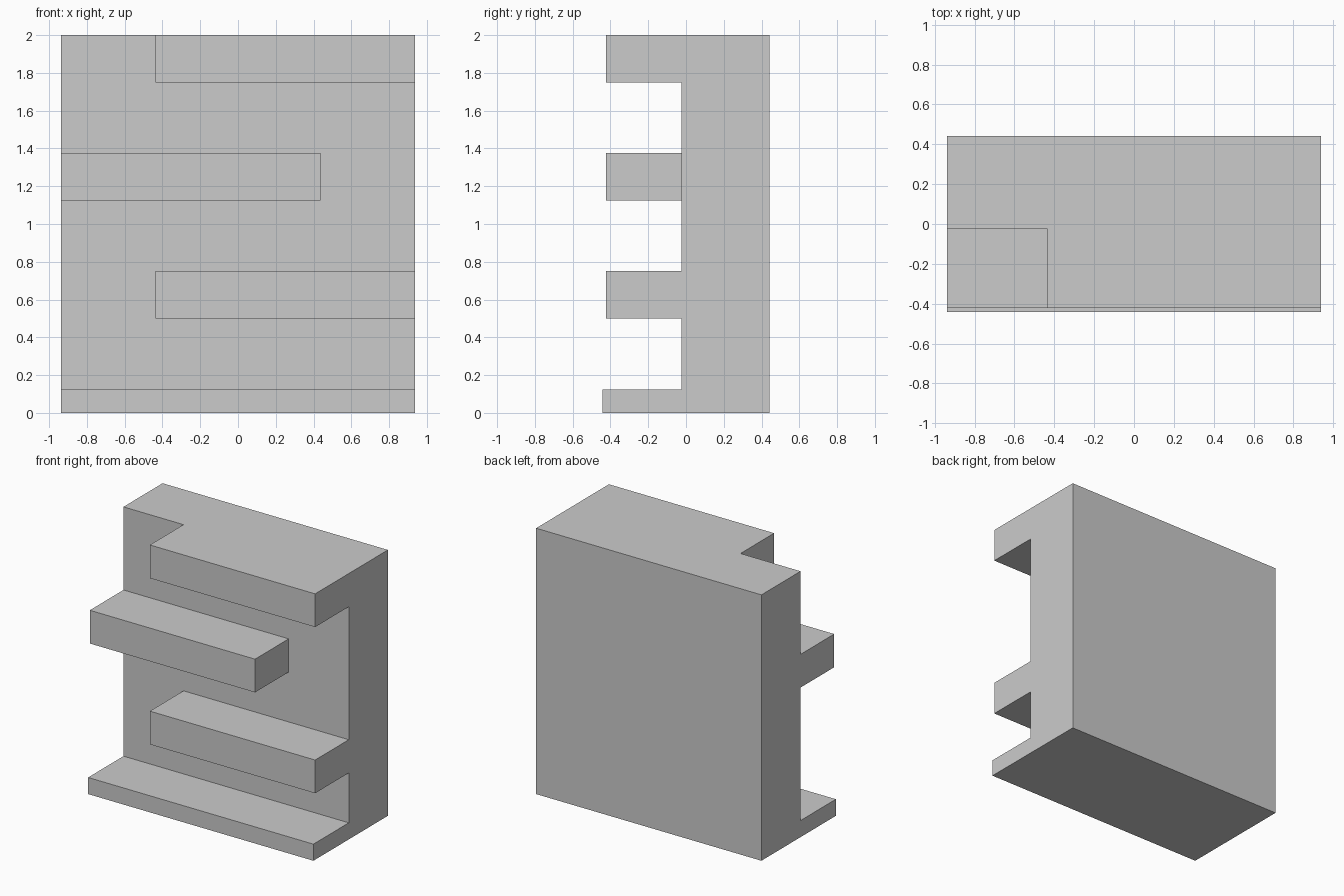
import bpy, bmesh
from mathutils import Matrix, Vector

if "Cube" in bpy.data.objects:
    bpy.data.objects.remove(bpy.data.objects["Cube"])

HALF_W, BACK, WALL_FRONT, HEIGHT = 0.9375, 0.4425, -0.0225, 2.0
INNER = 0.4375          # where the staggered ledges stop
SHELF_FRONT, BASE_FRONT = -0.4225, -0.4425

# x range, z range, front y of every ledge
ledges = [
    (-HALF_W, HALF_W, 0.0, 0.125, BASE_FRONT),     # full-width base
    (-INNER, HALF_W, 0.5, 0.75, SHELF_FRONT),      # lower right
    (-HALF_W, INNER, 1.125, 1.375, SHELF_FRONT),   # middle left
    (-INNER, HALF_W, 1.75, 2.0, SHELF_FRONT),      # top right
]

# Back wall slab
bm = bmesh.new()
size = Vector((2 * HALF_W, BACK - WALL_FRONT, HEIGHT))
centre = Vector((0, (BACK + WALL_FRONT) / 2, HEIGHT / 2))
bmesh.ops.create_cube(bm, size=1,
                      matrix=Matrix.Translation(centre) @ Matrix.Diagonal(size).to_4x4())


def slice_at(co, normal):
    geom = bm.verts[:] + bm.edges[:] + bm.faces[:]
    bmesh.ops.bisect_plane(bm, geom=geom, plane_co=co, plane_no=normal)


# Cut lines that outline the ledges
for x in (-INNER, INNER):
    slice_at((x, 0, 0), (1, 0, 0))
for z in (0.125, 0.5, 0.75, 1.125, 1.375, 1.75):
    slice_at((0, 0, z), (0, 0, 1))

# Pull each ledge forward out of the wall
for x0, x1, z0, z1, front in ledges:
    bm.normal_update()
    faces = []
    for f in bm.faces:
        c = f.calc_center_median()
        if (abs(c.y - WALL_FRONT) < 1e-4 and f.normal.y < -0.9
                and x0 < c.x < x1 and z0 < c.z < z1):
            faces.append(f)
    out = bmesh.ops.extrude_face_region(bm, geom=faces)["geom"]
    for v in out:
        if isinstance(v, bmesh.types.BMVert):
            v.co.y = front

# Merge coplanar faces into clean flat sides
bmesh.ops.recalc_face_normals(bm, faces=bm.faces[:])
bmesh.ops.dissolve_limit(bm, angle_limit=0.01, verts=bm.verts[:], edges=bm.edges[:])

mesh = bpy.data.meshes.new("ledge_wall")
bm.to_mesh(mesh)
bm.free()
bpy.context.collection.objects.link(bpy.data.objects.new("ledge_wall", mesh))
